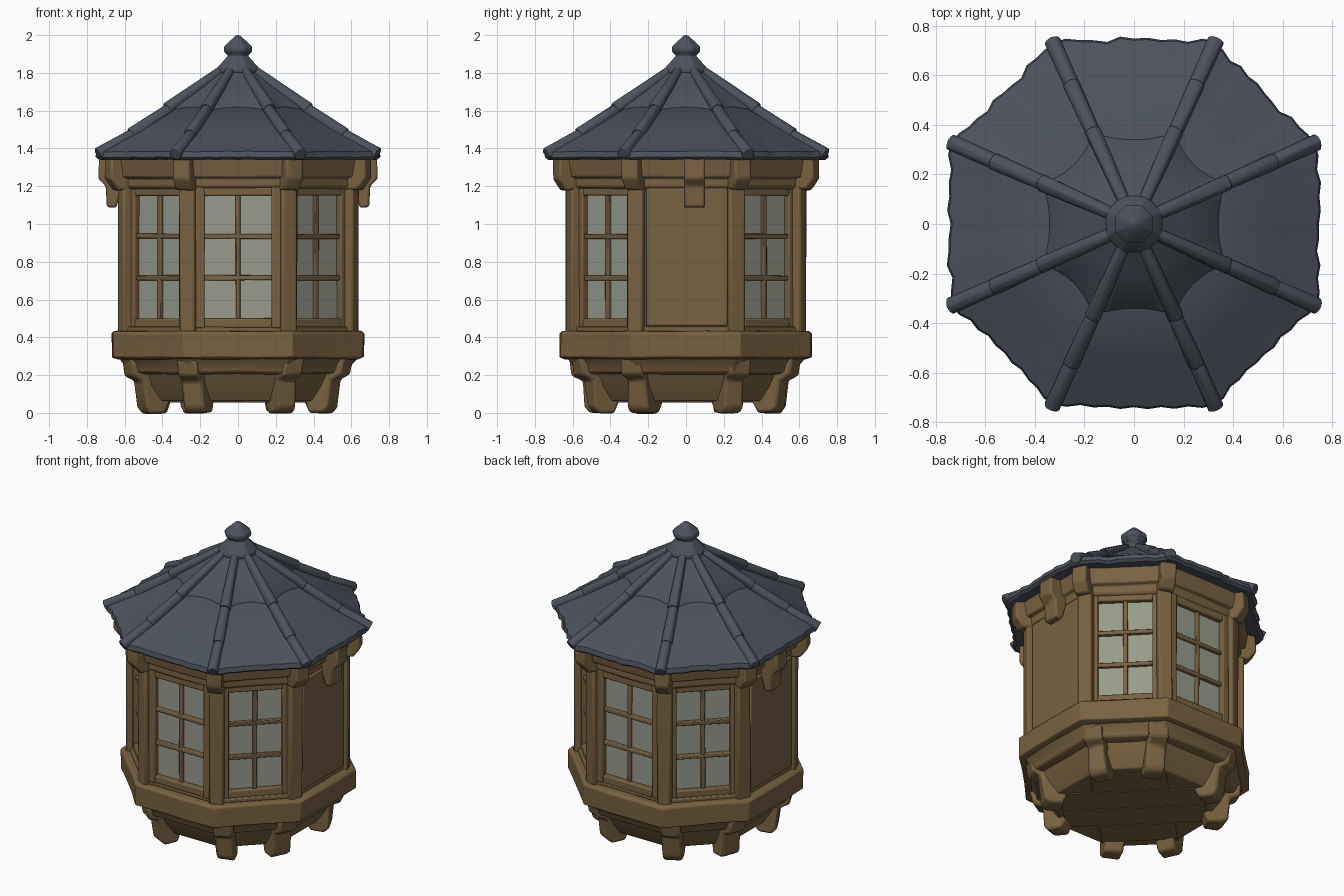
import bpy, bmesh, math, random
from mathutils import Matrix, Vector

if "Cube" in bpy.data.objects:
    bpy.data.objects.remove(bpy.data.objects["Cube"])

random.seed(4)
T = math.tan(math.pi / 8)          # half side of an octagon / apothem


def material(name, rgb):
    m = bpy.data.materials.new(name)
    m.diffuse_color = (*rgb, 1)
    m.use_nodes = True
    m.node_tree.nodes["Principled BSDF"].inputs["Base Color"].default_value = m.diffuse_color
    return m


WOOD = material("brown wood", (0.19, 0.122, 0.052))
SLATE = material("blue grey slate", (0.072, 0.084, 0.108))
GLASS = material("pale grey glass", (0.31, 0.33, 0.26))


def finish(bm, name, mat, bevel=0.0, jitter=0.0, angle=35):
    for v in bm.verts:
        v.co += Vector([random.uniform(-jitter, jitter) for _ in range(3)])
    bmesh.ops.recalc_face_normals(bm, faces=bm.faces)
    me = bpy.data.meshes.new(name)
    bm.to_mesh(me)
    bm.free()
    me.materials.append(mat)
    ob = bpy.data.objects.new(name, me)
    bpy.context.collection.objects.link(ob)
    me.shade_smooth()
    me.set_sharp_from_angle(angle=math.radians(angle))
    if bevel:
        b = ob.modifiers.new("soft edges", 'BEVEL')
        b.width, b.segments = bevel, 2
        b.limit_method, b.angle_limit = 'ANGLE', math.radians(30)
    return ob


def spin(deg):
    return Matrix.Rotation(math.radians(deg), 4, 'Z')


def corner(k, off):
    """Direction of corner k; off widens the front, back and side faces."""
    return spin(45 * k + 22.5 + off * (-1) ** k)


def box(bm, m, x0, x1, y0, y1, z0, z1):
    mid = Vector(((x0 + x1) / 2, (y0 + y1) / 2, (z0 + z1) / 2))
    bmesh.ops.create_cube(bm, size=1, matrix=m @ Matrix.Translation(mid)
                          @ Matrix.Diagonal((x1 - x0, y1 - y0, z1 - z0, 1)))


def slab(bm, m, prof, width, shift=0.0):
    """Side profile (distance out, z) extruded across its width, facing -y."""
    ends = [[bm.verts.new(m @ Vector((shift + s * width / 2, -r, z)))
             for r, z in prof] for s in (-1, 1)]
    bm.faces.new(ends[0])
    bm.faces.new(ends[1][::-1])
    n = len(prof)
    for i in range(n):
        j = (i + 1) % n
        bm.faces.new((ends[0][i], ends[0][j], ends[1][j], ends[1][i]))


def octagon(rows, segs=1, shape=None, off=1.0):
    """Loft octagon rings of (apothem, z); shape may displace single points."""
    bm = bmesh.new()
    rings = []
    for i, (a, z) in enumerate(rows):
        ring = []
        for k in range(8):
            for s in range(segs):
                t = -1 + 2 * s / segs
                da, dz = shape(i, k, s, t) if shape else (0, 0)
                ring.append(bm.verts.new(
                    spin(45 * k + off * t * (-1) ** k)
                    @ Vector((t * (a + da) * T, -(a + da), z + dz))))
        rings.append(ring)
    n = 8 * segs
    for lo, hi in zip(rings, rings[1:]):
        for i in range(n):
            j = (i + 1) % n
            bm.faces.new((lo[i], lo[j], hi[j], hi[i]))
    bm.faces.new(rings[0][::-1])
    bm.faces.new(rings[-1])
    return bm


# Octagonal bodywork
finish(octagon([(.46, .062), (.51, .14), (.545, .22)]), "tapered_floor", WOOD, .008)
finish(octagon([(.555, .205), (.59, .215), (.605, .26), (.64, .30)], 2),
       "sill_moulding", WOOD, .008, .003)
finish(octagon([(.64, .285), (.668, .295), (.668, .42), (.655, .432), (.56, .435)], 3),
       "sill", WOOD, .008, .003)
finish(octagon([(.555, .42), (.555, 1.22)]), "inner_wall", WOOD)
finish(octagon([(.6, .43), (.62, .43), (.62, .455), (.57, .46)]), "lower_rail", WOOD, .006)
finish(octagon([(.56, 1.185), (.61, 1.185), (.625, 1.2), (.625, 1.24), (.65, 1.25),
                (.665, 1.35), (.5, 1.36)], 2), "cornice", WOOD, .006, .002)

# Floor planks
bm = bmesh.new()
for i in range(4):
    x = -.4 + i * .2
    half = min(.44, .63 - max(abs(x), abs(x + .2)))
    box(bm, spin(45), x + .002, x + .198, -half, half, .056, .08)
finish(bm, "floor_planks", WOOD, .003)

# Corner posts, top brackets and hanging feet
posts, tops, feet = bmesh.new(), bmesh.new(), bmesh.new()
for k in range(8):
    m = corner(k, 1.2)
    box(posts, m, -.044, .044, -.682, -.58, .42, 1.25)
    slab(tops, m, [(.6, 1.355), (.75, 1.355), (.755, 1.24), (.71, 1.18), (.6, 1.18)], .095)
    slab(feet, corner(k, 3.5), [(.655, .29), (.64, .2), (.58, .17), (.565, .03), (.535, 0),
                                (.45, 0), (.42, .06), (.45, .29)], .12,
         random.uniform(-.015, .015))
finish(posts, "corner_posts", WOOD, .012, .003)
finish(tops, "top_brackets", WOOD, .012, .004)
finish(feet, "foot_brackets", WOOD, .015, .007)

# Windows on six sides; the diagonal ones are a little narrower
frames, bars, panes = bmesh.new(), bmesh.new(), bmesh.new()
for k in (0, 1, 3, 4, 5, 7):
    m = spin(45 * k) @ Matrix.Translation((0, .008 * (k % 2), 0))
    w = .182 - .014 * (k % 2)
    box(panes, m, -w, w, -.583, -.555, .48, 1.17)
    for s in (-1, 1):
        box(frames, m, s * (w + .02) - .024, s * (w + .02) + .024, -.618, -.55, .45, 1.2)
    box(frames, m, -w, w, -.616, -.55, .45, .5)
    box(frames, m, -w, w, -.616, -.55, 1.15, 1.2)
    box(bars, m, -.013, .013, -.602, -.57, .48, 1.17)
    for z in (.715, .935):
        box(bars, m, -w, w, -.605, -.57, z - .013, z + .013)
finish(panes, "window_glass", GLASS)
finish(frames, "window_frames", WOOD, .007, .002)
finish(bars, "window_bars", WOOD, .005, .003)

# Plain side panels with a hanging hook
panels, hooks = bmesh.new(), bmesh.new()
for deg, shift in ((90, .045), (-90, -.045)):
    m = spin(deg)
    box(panels, m, -.25, .25, -.605, -.55, .44, 1.2)
    box(panels, m, -.21, .22, -.625, -.59, .46, 1.19)
    slab(hooks, m, [(.62, 1.355), (.735, 1.355), (.74, 1.24), (.7, 1.2), (.695, 1.09),
                    (.645, 1.085), (.61, 1.2)], .11, shift)
finish(panels, "side_panels", WOOD, .008)
finish(hooks, "hanging_hooks", WOOD, .012)


# Roof: scalloped lower tier, concave-edged upper tier
notch = [[random.uniform(-.008, .008) for s in range(12)] for k in range(8)]


def lower_edge(i, k, s, t):
    if i in (1, 2, 3):
        return notch[k][s // 2 * 2] + (.005 if s % 2 else -.003), .3 * notch[k][s]
    return 0, (.3 * notch[k][s // 3 * 3] if i == 4 else 0)


def upper_edge(i, k, s, t):
    if i < 3:
        d = .03 * (1 - t * t)
        return -d, .63 * d
    return 0, 0


finish(octagon([(.62, 1.35), (.728, 1.34), (.745, 1.354), (.738, 1.384),
                (.55, 1.488), (.33, 1.622)], 12, lower_edge, 1.6), "lower_roof", SLATE)
finish(octagon([(.34, 1.602), (.37, 1.6), (.366, 1.611), (.2, 1.731),
                (.085, 1.825)], 10, upper_edge, 1.6), "upper_roof", SLATE)

# Ridge rolls, three overlapping lengths on each corner
bm = bmesh.new()
for k in range(8):
    m = corner(k, 1.6)
    for a, b, r0, r1 in (((.81, 1.37), (.58, 1.49), .035, .031),
                         ((.62, 1.475), (.37, 1.627), .035, .03),
                         ((.41, 1.61), (.1, 1.81), .035, .026)):
        p, q = Vector((0, -a[0], a[1])), Vector((0, -b[0], b[1]))
        d = q - p
        mat = m @ Matrix.Translation((p + q) / 2) @ d.to_track_quat('Z', 'Y').to_matrix().to_4x4()
        bmesh.ops.create_cone(bm, cap_ends=True, segments=10, radius1=r0, radius2=r1,
                              depth=d.length, matrix=mat)
finish(bm, "roof_ridges", SLATE, .005, .002, 45)

# Finial
finish(octagon([(.1, 1.79), (.115, 1.805), (.112, 1.825), (.065, 1.878), (.054, 1.89),
                (.076, 1.915), (.076, 1.937), (.04, 1.972), (.012, 1.997), (.004, 2.0)]),
       "finial", SLATE, .005)
